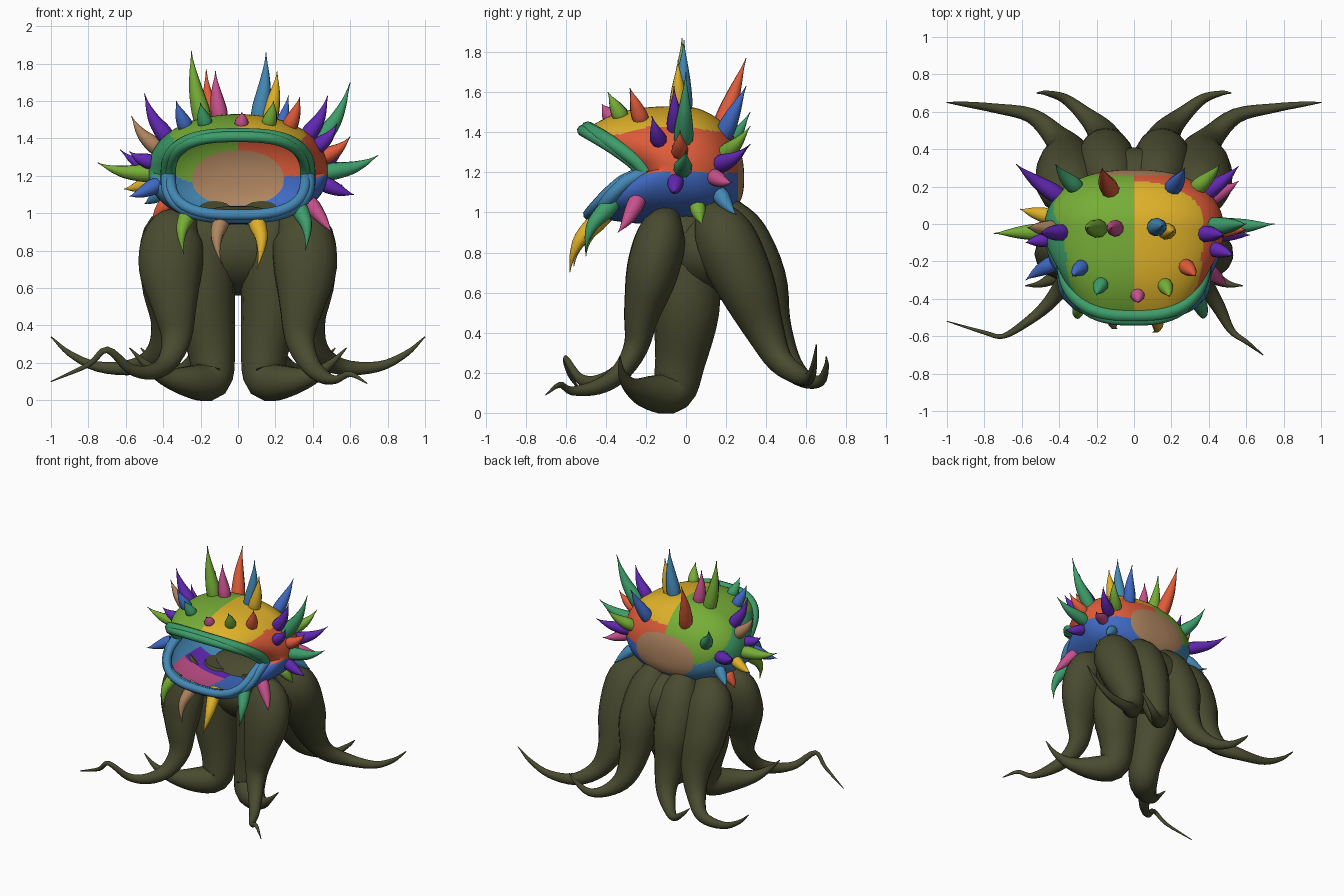
import bpy
import bmesh
from math import sin, cos, pi, radians, copysign
from mathutils import Vector
from mathutils.bvhtree import BVHTree

if "Cube" in bpy.data.objects:
    bpy.data.objects.remove(bpy.data.objects["Cube"])

# Colours, written as sRGB and stored as linear values
PALETTE = {
    "olive": (74, 76, 51), "green": (118, 172, 58), "yellow": (222, 176, 46),
    "red": (222, 92, 60), "blue": (66, 106, 195), "steel": (70, 135, 180),
    "teal": (64, 156, 106), "brown": (174, 132, 96), "pink": (198, 82, 140),
    "purple": (98, 44, 178),
}
MATS = {}
for name, srgb in PALETTE.items():
    linear = tuple((v / 255) ** 2.2 for v in srgb) + (1.0,)
    mat = bpy.data.materials.new(name)
    mat.use_nodes = True
    mat.diffuse_color = linear
    bsdf = mat.node_tree.nodes["Principled BSDF"]
    bsdf.inputs["Base Color"].default_value = linear
    bsdf.inputs["Roughness"].default_value = 0.7
    MATS[name] = mat


def finish(bm, name, colours):
    """Turn a bmesh into a smooth shaded object."""
    bmesh.ops.recalc_face_normals(bm, faces=bm.faces)
    for f in bm.faces:
        f.smooth = True
    mesh = bpy.data.meshes.new(name)
    bm.to_mesh(mesh)
    bm.free()
    for c in colours:
        mesh.materials.append(MATS[c])
    obj = bpy.data.objects.new(name, mesh)
    bpy.context.collection.objects.link(obj)
    return obj


def spline(points, steps):
    """Catmull-Rom curve through points of x, y, z, radius."""
    p = [Vector(q) for q in points]
    p = [p[0] * 2 - p[1]] + p + [p[-1] * 2 - p[-2]]
    out = []
    for a, b, c, d in zip(p, p[1:], p[2:], p[3:]):
        for i in range(steps):
            t = i / steps
            out.append(0.5 * (b * 2 + (c - a) * t + (a * 2 - b * 5 + c * 4 - d) * t * t
                              + (b * 3 - a - c * 3 + d) * t ** 3))
    return out + [p[-2]]


def tube(name, points, colour, sides=12, steps=4, depth=1.0):
    """Tapered tube following a path; depth flattens it front to back."""
    path = spline(points, steps)
    bm = bmesh.new()
    rings, side, last = [], None, None
    for i, p in enumerate(path):
        t = (path[min(i + 1, len(path) - 1)] - path[max(i - 1, 0)]).to_3d().normalized()
        side = t.orthogonal().normalized() if side is None else last.rotation_difference(t) @ side
        last, up = t, t.cross(side)
        r = max(p.w, 0.002)
        ring = []
        for k in range(sides):
            a = 2 * pi * k / sides
            offset = (side * cos(a) + up * sin(a)) * r
            offset.y *= depth
            ring.append(bm.verts.new(p.to_3d() + offset))
        rings.append(ring)
    for a, b in zip(rings, rings[1:]):
        for k in range(sides):
            bm.faces.new((a[k], a[k - 1], b[k - 1], b[k]))
    bm.faces.new(rings[0])
    bm.faces.new(rings[-1])
    return finish(bm, name, [colour])


# Head: hollow shell lofted from the back pole to a wide open mouth
def oval(angle, power):
    c, s = cos(angle), sin(angle)
    return copysign(abs(c) ** power, c), copysign(abs(s) ** power, s)


def head_point(angle, t):
    k = max(t, 0) ** 3
    c, s = oval(angle, 0.92 - 0.2 * k)
    top = 0.31 if s > 0 else 0.28
    if t < 0:
        k, back = cos(-t * pi / 2) ** 0.8, sin(-t * pi / 2)
        return Vector((0.48 * c * k, -0.02 + 0.31 * back, 1.22 - 0.05 * back ** 2 + top * s * k))
    rim_y = -0.2 - (0.29 * s ** 1.3 if s > 0 else 0.26 * abs(s) ** 0.65)
    return Vector(((0.48 - 0.1 * k) * c, -0.02 + (rim_y + 0.02) * t,
                   1.22 - 0.02 * k + (top + (0.22 - top) * k) * s))


def head_colour(p):
    dy, dz = (p.y + 0.02) / 0.31, (p.z - 1.22) / 0.3
    left = p.x > 0
    if dy > 0.89:
        return "brown"
    if dz > 0.7 - (0.15 if left else 1.0) * max(dy, 0) - 0.25 * max(-dy - 0.5, 0):
        return "yellow" if left else "green"
    if dz < -0.65 and not left and dy < 0.2:
        return "purple" if dy > -0.45 else "pink"
    if dz > -0.07:
        return "red" if left else "teal"
    return "blue" if left else "steel"


SEG = 160
bm = bmesh.new()
levels = [-0.98 + 0.98 * i / 40 for i in range(41)] + [i / 28 for i in range(1, 29)]
rings = [[bm.verts.new(head_point(2 * pi * k / SEG, t)) for k in range(SEG)] for t in levels]
bm.faces.new(rings[0])
for a, b in zip(rings, rings[1:]):
    for k in range(SEG):
        bm.faces.new((a[k], a[k - 1], b[k - 1], b[k]))
names = list(PALETTE)
for f in bm.faces:
    f.material_index = names.index(head_colour(f.calc_center_median()))
surface = BVHTree.FromBMesh(bm)
head = finish(bm, "head_shell", names)
shell = head.modifiers.new("thickness", "SOLIDIFY")
shell.thickness = 0.012

# Lips: a double roll along each half of the mouth rim
for name, start, colour in (("upper_lip", 0, "teal"), ("lower_lip", pi, "steel")):
    for roll, scale, shift, r in (("outer", 1.0, 0.0, 0.035), ("inner", 0.95, -0.025, 0.029)):
        pts = []
        for i in range(33):
            p = head_point(start + pi * i / 32, 1)
            pts.append((p.x * scale, p.y + shift, 1.2 + (p.z - 1.2) * scale, r))
        tube(f"{name}_{roll}", pts, colour, 10, 2)

# Body mass joining the tentacles below the head
bm = bmesh.new()
bmesh.ops.create_uvsphere(bm, u_segments=32, v_segments=16, radius=1)
for v in bm.verts:
    v.co = Vector((v.co.x * 0.42, 0.13 + v.co.y * 0.28, 0.8 + v.co.z * 0.24))
finish(bm, "tentacle_root", ["olive"])

# Tentacles: x, y, z, radius along each path, mirrored left and right
MIDDLE = [(.16, 0, .98, .1), (.17, 0, .9, .15), (.18, 0, .72, .165), (.18, 0, .5, .165),
          (.14, -.03, .25, .125), (.15, -.07, .11, .11), (.26, -.18, .1, .085),
          (.4, -.27, .13, .045), (.5, -.32, .2, .02), (.58, -.33, .28, .003)]
FRONT = [(.28, -.08, .98, .08), (.34, -.12, .88, .16), (.36, -.17, .7, .17),
         (.34, -.22, .5, .12), (.33, -.25, .33, .08), (.38, -.33, .2, .055)]
FRONT_END = {
    1: [(.45, -.44, .13, .04), (.52, -.57, .11, .022), (.6, -.63, .14, .015), (.69, -.7, .09, .003)],
    -1: [(.47, -.44, .15, .04), (.58, -.53, .17, .028), (.7, -.6, .27, .018),
         (.8, -.58, .19, .014), (1, -.52, .1, .003)],
}
BACK_OUTER = [(.26, .12, 1, .09), (.34, .19, .87, .17), (.36, .3, .64, .16),
              (.36, .39, .42, .11), (.42, .47, .26, .07), (.55, .58, .18, .045),
              (.75, .62, .18, .028), (.9, .64, .25, .016), (1, .65, .34, .003)]
BACK_INNER = [(.12, .18, 1.02, .09), (.13, .26, .88, .15), (.15, .36, .66, .15),
              (.15, .42, .44, .11), (.18, .5, .26, .075), (.27, .59, .17, .045),
              (.37, .67, .16, .028), (.47, .7, .23, .014), (.52, .7, .28, .003)]
for side, label in ((1, "left"), (-1, "right")):
    for name, pts, depth in (("middle", MIDDLE, 1), ("front", FRONT + FRONT_END[side], 0.75),
                             ("back_outer", BACK_OUTER, 0.9), ("back_inner", BACK_INNER, 0.95)):
        tube(f"{name}_tentacle_{label}", [(x * side, y, z, r) for x, y, z, r in pts],
             "olive", 16, 4, depth)


# Spikes: each grows out of the shell toward its tip, then hooks
def spikes(group, tips, bend, chin=False):
    for i, (colour, *xyz) in enumerate(tips):
        tip = Vector(xyz)
        if chin:
            anchor = Vector((tip.x * 0.85, -0.33, 1.12))
        else:
            anchor = Vector((tip.x * 0.55, tip.y * 0.4 - 0.02, 1.2))
        hit = surface.ray_cast(tip, (anchor - tip).normalized())[0]
        base = hit if hit else tip.lerp(anchor, 0.6)
        length = (tip - base).length
        r = 0.033 + 0.04 * length
        sway = Vector((copysign(bend[0], tip.x), bend[1], bend[2])) * length
        pts = []
        for t, k in ((-0.08, 1), (0.12, 1.05), (0.42, 0.78), (0.68, 0.42), (0.85, 0.16), (1, 0.03)):
            p = base.lerp(tip, t) + sway * sin(pi * max(t, 0))
            pts.append((*p, r * k))
        tube(f"{group}_spike_{colour}_{i + 1}", pts, colour, 10, 3)


spikes("crown", [
    ("green", -.25, -.02, 1.87), ("steel", .15, -.01, 1.86), ("pink", -.12, -.02, 1.76),
    ("yellow", .21, -.04, 1.76), ("red", -.17, .3, 1.77), ("blue", .27, .3, 1.63),
    ("teal", -.2, -.38, 1.59), ("pink", .02, -.42, 1.54), ("green", .19, -.39, 1.6),
    ("red", .33, -.28, 1.62), ("blue", -.33, -.28, 1.6)], (0.03, 0, 0))
spikes("left", [
    ("purple", .48, -.06, 1.63), ("purple", .53, -.17, 1.48), ("teal", .6, 0, 1.7),
    ("red", .6, -.03, 1.41), ("teal", .75, 0, 1.31), ("green", .46, .32, 1.43),
    ("purple", .56, .31, 1.33), ("pink", .56, .23, 1.15), ("steel", .45, .25, .99),
    ("green", .42, .08, .94), ("purple", .62, -.06, 1.1), ("pink", .5, -.34, .9)],
    (0.05, 0, -0.06))
spikes("right", [
    ("purple", -.5, -.05, 1.64), ("brown", -.57, -.02, 1.52), ("purple", -.63, .32, 1.34),
    ("teal", -.42, .32, 1.5), ("green", -.75, -.05, 1.27), ("yellow", -.61, .08, 1.13),
    ("blue", -.58, -.3, 1.09), ("red", -.46, .05, .96), ("steel", -.5, .22, 1.05),
    ("purple", -.58, -.1, 1.33)], (0.05, 0, -0.06))
spikes("chin", [
    ("green", -.29, -.5, .78), ("brown", -.09, -.56, .73), ("yellow", .1, -.58, .7),
    ("teal", .36, -.5, .8)], (0.1, -0.12, 0.05), True)

# Keep hard edges such as end caps crisp
for obj in bpy.context.collection.objects:
    if obj.type == "MESH":
        obj.data.set_sharp_from_angle(angle=radians(50))
